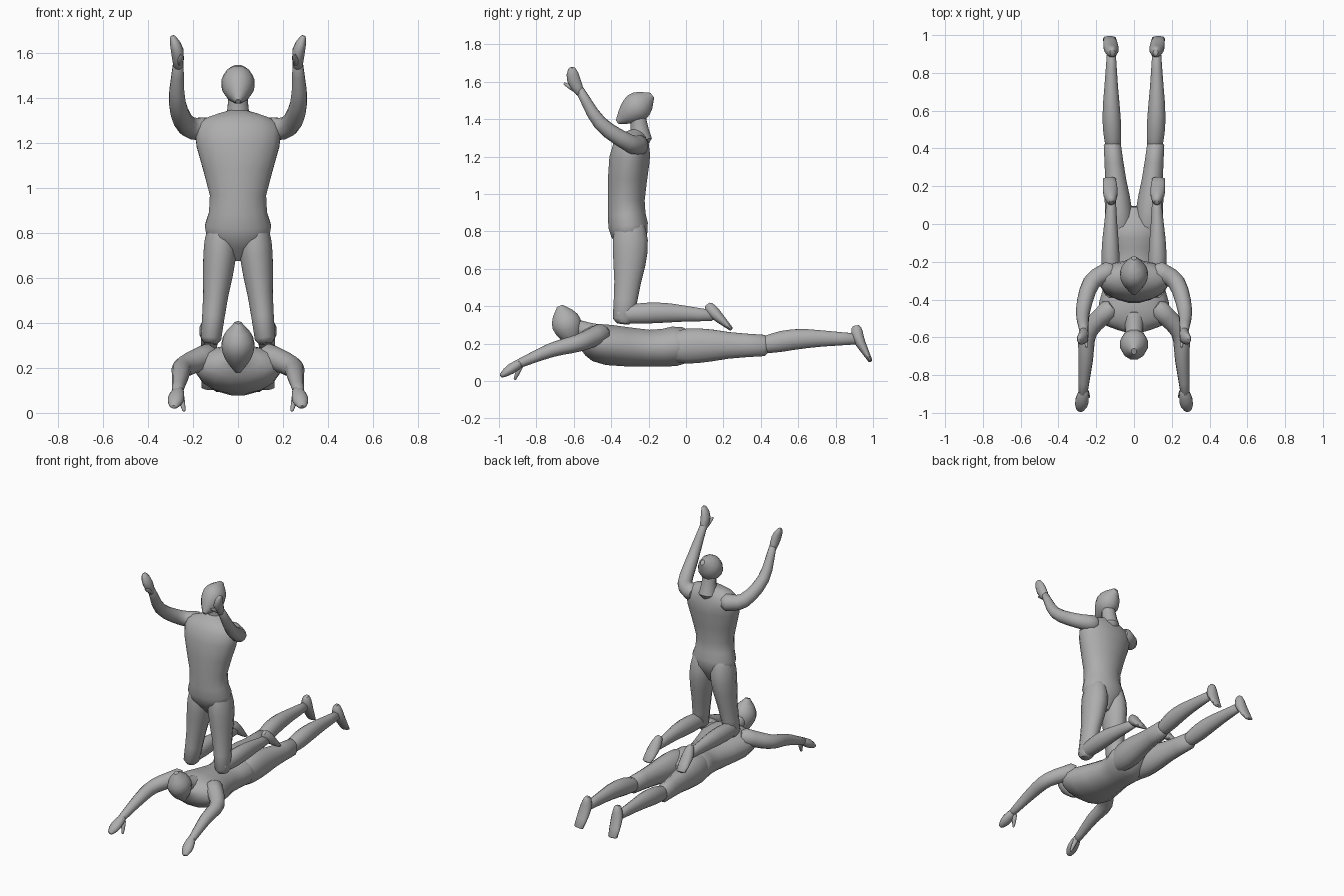
import bpy, bmesh, math
from mathutils import Matrix, Vector

cube = bpy.data.objects.get("Cube")
if cube:
    bpy.data.objects.remove(cube)

GREY = (0.42, 0.42, 0.42, 1)
clay = bpy.data.materials.new("plain_grey")
clay.use_nodes = True
clay.diffuse_color = GREY
clay.node_tree.nodes["Principled BSDF"].inputs["Base Color"].default_value = GREY

X, Y, Z = Vector((1, 0, 0)), Vector((0, 1, 0)), Vector((0, 0, 1))


def sample(keys, t):
    """Point at t (from 0 to 1) on a smooth curve through the keys."""
    keys = [Vector(key) for key in keys]
    last = len(keys) - 1
    i = min(int(t * last), last - 1)
    f = t * last - i
    a, b = keys[i], keys[i + 1]
    before = keys[i - 1] if i > 0 else a * 2 - b
    after = keys[i + 2] if i + 2 <= last else b * 2 - a
    start, end = (b - before) / 2, (after - a) / 2
    bend = (b - a) * 3 - start * 2 - end
    return a + start * f + bend * f ** 2 + (start + end - (b - a) * 2) * f ** 3


def loft(name, rings, side=X, matrix=Matrix(), mirror=False, sides=12):
    """Skin oval rings (centre, half width, half depth) and round off both ends."""
    def end_cap(ring, inner):
        centre, width, depth = ring
        outward = (centre - inner[0]).normalized()
        return centre + outward * min(width, depth) / 2, width * 0.6, depth * 0.6

    rings = [end_cap(rings[0], rings[1])] + rings + [end_cap(rings[-1], rings[-2])]
    bm = bmesh.new()
    loops = []
    for i, (centre, width, depth) in enumerate(rings):
        ahead, behind = rings[min(i + 1, len(rings) - 1)], rings[max(i - 1, 0)]
        along = (ahead[0] - behind[0]).normalized()
        side = (side - along * side.dot(along)).normalized()
        other = along.cross(side)
        angles = [math.tau * (k + 0.5) / sides for k in range(sides)]
        loops.append([bm.verts.new(centre + side * width * math.cos(a)
                                   + other * depth * math.sin(a)) for a in angles])
    for low, high in zip(loops, loops[1:]):
        for k in range(sides):
            n = (k + 1) % sides
            bm.faces.new((low[k], low[n], high[n], high[k]))
    bm.faces.new(loops[0])
    bm.faces.new(loops[-1])
    bmesh.ops.recalc_face_normals(bm, faces=bm.faces[:])
    bm.transform(matrix)
    mesh = bpy.data.meshes.new(name)
    bm.to_mesh(mesh)
    bm.free()
    mesh.materials.append(clay)
    part = bpy.data.objects.new(name, mesh)
    bpy.context.collection.objects.link(part)
    bpy.ops.object.select_all(action='DESELECT')
    part.select_set(True)
    bpy.context.view_layer.objects.active = part
    bpy.ops.object.shade_smooth_by_angle(angle=math.radians(48))
    if mirror:
        part.modifiers.new("Mirror", 'MIRROR').use_mirror_merge = False


def limb(name, path, widths, flat=(1, 1), side=X, mirror=True, steps=7):
    """Loft along a path; flat gives depth over width at the start and the end."""
    rings = []
    for i in range(steps + 1):
        t = i / steps
        width = sample([(w, 0) for w in widths], t)[0]
        depth = width * (flat[0] + (flat[1] - flat[0]) * t)
        rings.append((sample(path, t), width, depth))
    loft(name, rings, side, mirror=mirror)


def torso(name, matrix):
    """Trunk from crotch to neck, keyed by height, half width, front and back."""
    keys = [(.7, .05, -.34, -.25), (.8, .15, -.41, -.2), (.95, .125, -.42, -.22),
            (1.2, .19, -.41, -.19), (1.29, .17, -.35, -.19), (1.34, .04, -.28, -.22)]
    rings = []
    for i in range(13):
        height, width, front, back = sample(keys, i / 12)
        centre = Vector((0, (front + back) / 2, height))
        rings.append((centre, width, (back - front) / 2))
    loft(name, rings, matrix=matrix, sides=16)


def figure(pose, stance, palm, neck, head, thigh, shin, foot, arm, hand, thumb):
    """Build one whole body; both share the same proportions."""
    torso(pose + "_torso", stance)
    limb(pose + "_neck", neck, [.06, .047, .045], mirror=False, steps=3)
    limb(pose + "_head", head, [.02, .05, .07, .075, .06, .025], (1, 1.15), mirror=False)
    limb(pose + "_thigh", thigh, [.055, .074, .073, .056, .047], (1.3, 1.25))
    limb(pose + "_shin", shin, [.04, .05, .047, .035, .024], (1.1, 1.25))
    limb(pose + "_foot", foot, [.022, .036, .04, .034], (1.2, .35), steps=5)
    limb(pose + "_arm", arm, [.055, .047, .038, .023], side=Z, steps=9)
    limb(pose + "_hand", hand, [.024, .034, .036, .02], (.9, .65), palm, steps=4)
    limb(pose + "_thumb", thumb, [.015, .013, .007], side=palm, steps=2)


# Upright kneeling figure with raised arms
figure("kneeling", Matrix(), Y,
       neck=[(0, -.24, 1.29), (0, -.26, 1.43)],
       head=[(0, -.36, 1.39), (0, -.19, 1.52)],
       thigh=[(.07, -.3, .86), (.085, -.3, .66), (.12, -.335, .33)],
       shin=[(.12, -.36, .355), (.125, -.12, .365), (.12, .14, .35)],
       foot=[(.12, .12, .4), (.125, .165, .35), (.13, .24, .28)],
       arm=[(.13, -.25, 1.26), (.225, -.31, 1.275), (.27, -.46, 1.38), (.265, -.57, 1.56)],
       hand=[(.265, -.565, 1.54), (.27, -.6, 1.61), (.29, -.61, 1.67)],
       thumb=[(.26, -.58, 1.55), (.25, -.65, 1.59)])

# Figure lying face down, arms stretched forward
flat_out = Matrix.Translation((0, .77, .495)) @ Matrix.Rotation(math.pi / 2, 4, 'X')
figure("prone", flat_out, X,
       neck=[(0, -.49, .25), (0, -.62, .3)],
       head=[(0, -.595, .19), (0, -.67, .39)],
       thigh=[(.07, -.1, .18), (.085, .1, .19), (.115, .42, .19)],
       shin=[(.11, .4, .19), (.12, .61, .225), (.12, .91, .225)],
       foot=[(.115, .91, .285), (.12, .925, .22), (.13, .985, .11)],
       arm=[(.13, -.45, .255), (.24, -.57, .205), (.255, -.72, .165), (.27, -.9, .09)],
       hand=[(.265, -.88, .1), (.275, -.935, .065), (.285, -.985, .03)],
       thumb=[(.255, -.885, .08), (.24, -.915, .01)])
